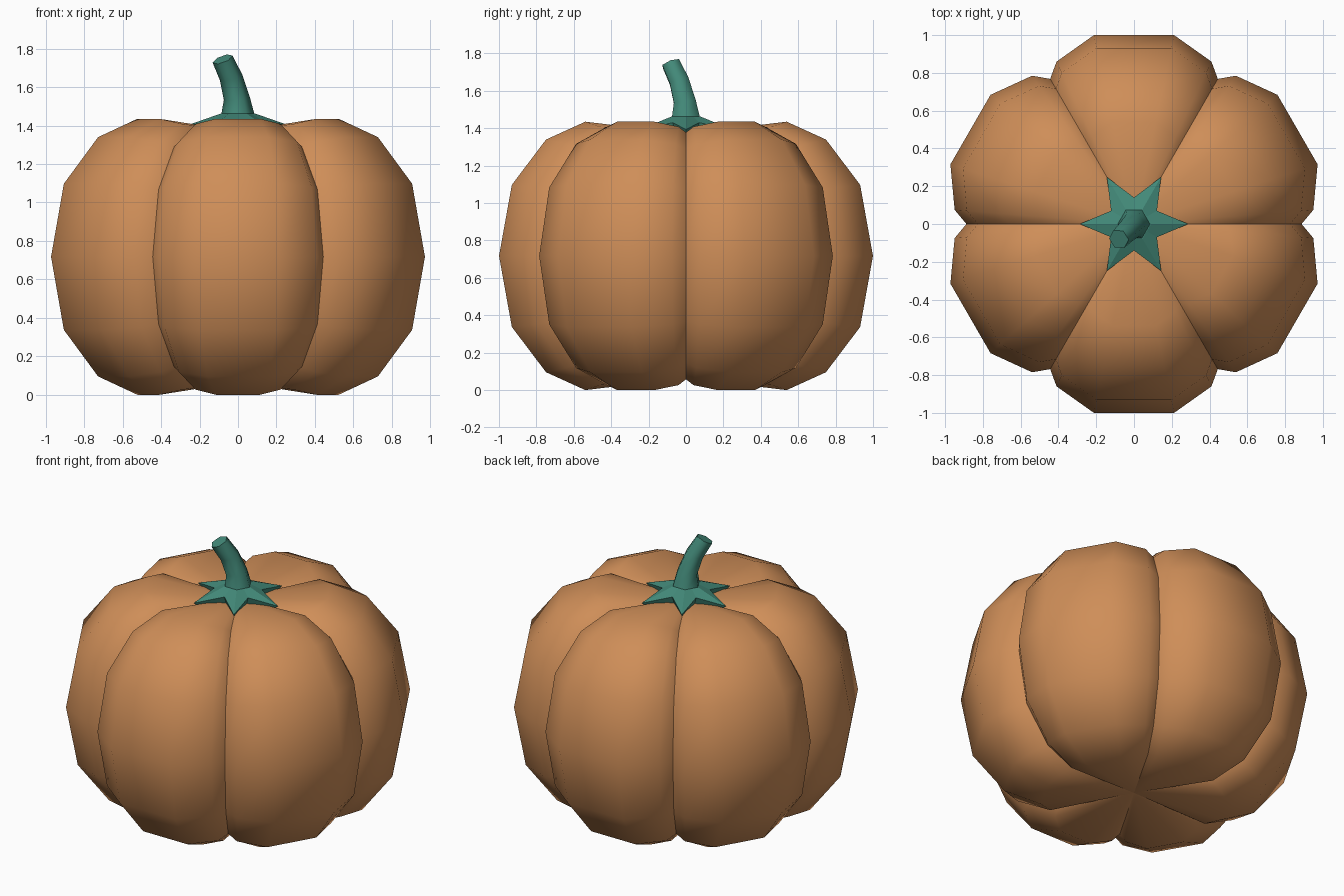
import bpy, bmesh, math
from mathutils import Vector, Matrix

if "Cube" in bpy.data.objects:
    bpy.data.objects.remove(bpy.data.objects["Cube"])

def material(name, rgb):
    m = bpy.data.materials.new(name)
    m.diffuse_color = (*rgb, 1)
    m.use_nodes = True
    m.node_tree.nodes["Principled BSDF"].inputs["Base Color"].default_value = m.diffuse_color
    return m

ORANGE = material("pumpkin orange", (0.62, 0.27, 0.098))
GREEN = material("stem green", (0.055, 0.25, 0.19))

def loft(name, rings, mat, start=None, end=None, smooth=None):
    """Skin a stack of equal rings; ends close to a point, or to a flat cap."""
    bm = bmesh.new()
    vr = [[bm.verts.new(p) for p in r] for r in rings]
    n = len(vr[0])
    for a, b in zip(vr, vr[1:]):
        for i in range(n):
            j = (i + 1) % n
            bm.faces.new((a[i], a[j], b[j], b[i]))
    for ring, tip in ((vr[0], start), (vr[-1], end)):
        if tip is None:
            bm.faces.new(ring)
        else:
            v = bm.verts.new(tip)
            for i in range(n):
                bm.faces.new((ring[i], ring[(i + 1) % n], v))
    bmesh.ops.recalc_face_normals(bm, faces=bm.faces)
    me = bpy.data.meshes.new(name)
    bm.to_mesh(me)
    bm.free()
    me.materials.append(mat)
    ob = bpy.data.objects.new(name, me)
    bpy.context.collection.objects.link(ob)
    if smooth:
        bpy.ops.object.select_all(action='DESELECT')
        ob.select_set(True)
        bpy.context.view_layer.objects.active = ob
        bpy.ops.object.shade_smooth_by_angle(angle=math.radians(smooth))
    return ob

def polar(r, deg, z):
    a = math.radians(deg)
    return Vector((r * math.cos(a), r * math.sin(a), z))

# Pumpkin body: six lobes; each column is (angle in lobe, radius scale, height scale)
MID = 0.7175
columns = [(-30, 0.868, 0.92), (-25.5, 0.932, 0.963), (-12, 1, 1), (12, 1, 1), (25.5, 0.932, 0.963)]
upper = [(1.022, 0), (0.952, 0.38), (0.765, 0.622), (0.55, 0.7175)]
profile = [(r, -h) for r, h in reversed(upper[1:])] + upper
body_rings = [[polar(r * rs, 30 + 60 * k + a, MID + h * hs)
               for k in range(6) for a, rs, hs in columns] for r, h in profile]
loft("pumpkin_body", body_rings, ORANGE, (0, 0, 0.065), (0, 0, 1.37), 36)

# Leaf star: six pointed leaves lying along the grooves
def star(tip, tip_z, notch, notch_z):
    return [polar(notch if i % 2 else tip, 30 * i, notch_z if i % 2 else tip_z) for i in range(12)]

loft("leaf_star", [star(0.26, 1.37, 0.12, 1.375), star(0.287, 1.393, 0.14, 1.43),
                   star(0.09, 1.462, 0.078, 1.462)], GREEN)

# Stem: six-sided tube bending to the front left
path = [(0, 1.45, 0.088, 0), (-0.006, 1.54, 0.068, 8), (-0.036, 1.65, 0.06, 20), (-0.08, 1.745, 0.055, 28)]
stem_rings = []
for off, z, r, tilt in path:
    rot = Matrix.Rotation(math.radians(tilt), 3, Vector((1, -1, 0)).normalized())
    if (rot @ Vector((0, 0, 1))).x > 0:
        rot = rot.transposed()
    stem_rings.append([Vector((off, off, z)) + rot @ polar(r, 60 * i, 0) for i in range(6)])
loft("stem", stem_rings, GREEN, smooth=62)
